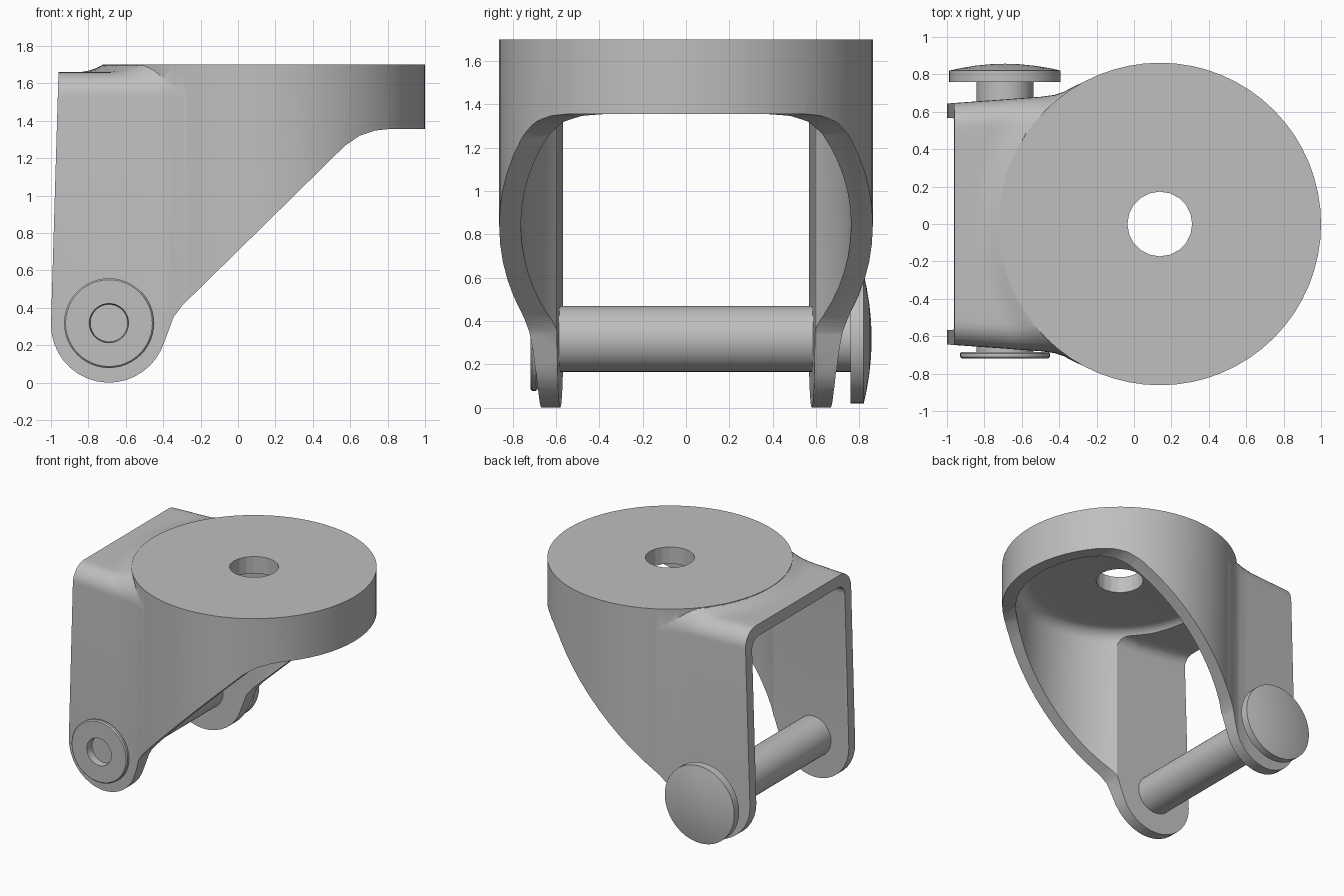
import bpy, bmesh
from math import sin, cos, pi, radians, hypot

cube = bpy.data.objects.get("Cube")
if cube:
    bpy.data.objects.remove(cube, do_unlink=True)

GREY = (0.52, 0.52, 0.52, 1)
CENTRE = 0.138  # x of the round cap
mat = bpy.data.materials.new("grey metal")
mat.use_nodes = True
mat.diffuse_color = GREY
mat.node_tree.nodes["Principled BSDF"].inputs["Base Color"].default_value = GREY


def make(name, bm):
    bmesh.ops.recalc_face_normals(bm, faces=bm.faces)
    me = bpy.data.meshes.new(name)
    bm.to_mesh(me)
    bm.free()
    me.materials.append(mat)
    ob = bpy.data.objects.new(name, me)
    bpy.context.collection.objects.link(ob)
    return ob


def loft(name, rings):
    """Closed solid through a row of matching rings."""
    bm = bmesh.new()
    rows = [[bm.verts.new(p) for p in ring] for ring in rings]
    n = len(rows[0])
    bm.faces.new(rows[0])
    bm.faces.new(rows[-1])
    for a, b in zip(rows, rows[1:]):
        for i in range(n):
            j = (i + 1) % n
            bm.faces.new((a[i], a[j], b[j], b[i]))
    return make(name, bm)


def lathe(name, profile, place, n=64):
    """Spin (radius, height) points; place maps (u, v, height) to space."""
    bm = bmesh.new()
    rings = []
    for r, h in profile:
        if r == 0:
            rings.append([bm.verts.new(place(0, 0, h))] * n)
        else:
            rings.append([bm.verts.new(place(r * cos(2 * pi * i / n), r * sin(2 * pi * i / n), h))
                          for i in range(n)])
    for a, b in zip(rings, rings[1:]):
        for i in range(n):
            j = (i + 1) % n
            bm.faces.new(list(dict.fromkeys((a[i], a[j], b[j], b[i]))))
    return make(name, bm)


def upright(u, v, h):
    return (CENTRE + u, v, h)


def across(u, v, h):
    return (-0.69 + u, h, 0.318 + v)


def cylinder(name, r, z0, z1, n=64):
    return lathe(name, [(0, z0), (r, z0), (r, z1), (0, z1)], upright, n)


def blend(stations, x):
    """Interpolate (x, value) stations."""
    for (x0, v0), (x1, v1) in zip(stations, stations[1:]):
        if x <= x1:
            return v0 + (v1 - v0) * (x - x0) / (x1 - x0)
    return stations[-1][1]


def arch(name, widths, tops, r, bottom, rise):
    """Rounded arch along x whose top rises in a fillet towards the round cap."""
    rings = []
    for k in range(45):
        x = -1.1 + k * 0.025
        w, top = blend(widths, x), blend(tops, x)
        half = [(w, bottom, 0)]
        half += [(w - r + r * cos(a), top - r + r * sin(a), sin(a))
                 for a in (pi / 2 * i / 8 for i in range(9))]
        half += [((w - r) * (1 - i / 10), top, 1) for i in range(1, 10)]
        section = half + [(0, top, 1)] + [(-y, z, s) for y, z, s in reversed(half)]
        ring = []
        for y, z, s in section:
            t = min(1, max(0, (1.0 - hypot(x - CENTRE, y)) / 0.138))
            ring.append((x, y, z + rise * s * t * t))
        rings.append(ring)
    return loft(name, rings)


def combine(target, tool, operation):
    mod = target.modifiers.new(operation, 'BOOLEAN')
    mod.operation, mod.solver, mod.object = operation, 'EXACT', tool
    bpy.context.view_layer.objects.active = target
    bpy.ops.object.modifier_apply(modifier=mod.name)
    bpy.data.objects.remove(tool, do_unlink=True)


def smooth(ob):
    bpy.ops.object.select_all(action='DESELECT')
    ob.select_set(True)
    bpy.context.view_layer.objects.active = ob
    bpy.ops.object.shade_smooth_by_angle(angle=radians(30))


# Fork body: round cap and flared rear arch
fork = cylinder("fork", 0.862, -0.1, 1.70)
flare = [(-1.1, 0.637), (-0.5, 0.68), (-0.425, 0.69), (-0.375, 0.707),
         (-0.325, 0.733), (-0.275, 0.757), (0.1, 0.8)]
combine(fork, arch("rear_arch", flare, [(-1.1, 1.66), (0.1, 1.66)], 0.13, -0.15, 0.038), 'UNION')

# Hollow interior with a rounded ceiling edge, and the stem hole
dome = [(0, -0.3), (0.762, -0.3)]
dome += [(0.662 + 0.1 * cos(a), 1.47 + 0.1 * sin(a)) for a in (pi / 2 * i / 6 for i in range(7))]
combine(fork, lathe("round_hollow", dome + [(0, 1.57)], upright), 'DIFFERENCE')
combine(fork, arch("arch_hollow", [(-1.1, 0.562), (0.1, 0.615)],
                   [(-1.1, 1.575), (-0.9, 1.57), (-0.5, 1.53), (0.1, 1.53)],
                   0.08, -0.35, 0), 'DIFFERENCE')
combine(fork, cylinder("stem_hole", 0.173, 1.3, 1.9, 20), 'DIFFERENCE')

# Side outline: level rim, diagonal edge, rounded axle ear, leaning back edge
outline = [(1.1, 1.355), (0.80, 1.355), (0.73, 1.347), (0.65, 1.32), (0.57, 1.265),
           (-0.30, 0.41), (-0.345, 0.35), (-0.37, 0.28)]
for i in range(17):
    a = radians(-25 - 155 * i / 16)
    outline.append((-0.69 + 0.31 * cos(a), 0.31 + 0.31 * sin(a)))
outline += [(-0.957, 1.75), (1.1, 1.75)]
combine(fork, loft("side_outline", [[(x, y, z) for x, z in outline] for y in (-1, 1)]),
        'INTERSECT')
smooth(fork)

# Axle: recessed flange on the front, domed head on the rear
axle = lathe("axle", [(0, -0.53), (0.10, -0.60), (0.10, -0.68), (0.105, -0.718),
                      (0.232, -0.718), (0.24, -0.71), (0.24, -0.692), (0.232, -0.684),
                      (0.152, -0.684), (0.152, 0.76), (0.298, 0.76), (0.298, 0.82),
                      (0.24, 0.833), (0.16, 0.846), (0.08, 0.854), (0, 0.857)], across, 48)
smooth(axle)
